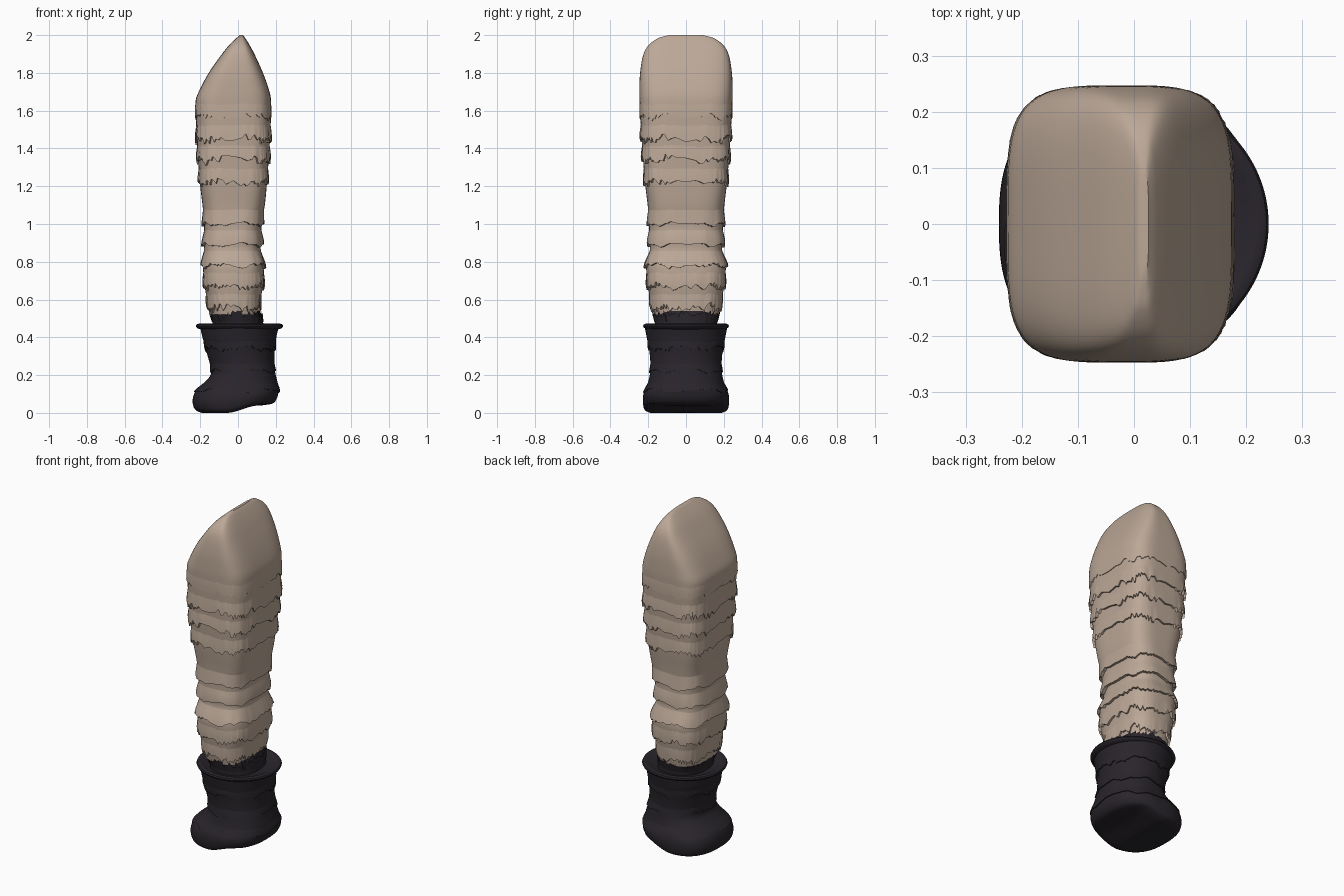
import bpy, bmesh, math, random

if "Cube" in bpy.data.objects:
    bpy.data.objects.remove(bpy.data.objects["Cube"])

random.seed(4)
SEG = 120


def material(name, rgb):
    m = bpy.data.materials.new(name)
    m.diffuse_color = (*rgb, 1)
    m.use_nodes = True
    m.node_tree.nodes["Principled BSDF"].inputs["Base Color"].default_value = m.diffuse_color
    return m


FUR = material("tan_fur", (0.50, 0.39, 0.31))
DARK = material("dark_leather", (0.022, 0.018, 0.024))


def sample(keys, z):
    """Smooth interpolation of (z, x_left, x_right, half_depth, squareness)."""
    i = max(j for j in range(len(keys) - 1) if keys[j][0] <= max(z, keys[0][0]))
    p1, p2 = keys[i], keys[i + 1]
    p0, p3 = keys[max(i - 1, 0)], keys[min(i + 2, len(keys) - 1)]
    h = p2[0] - p1[0]
    t = min(max((z - p1[0]) / h, 0), 1)
    out = []
    for k in range(1, 5):
        m1 = (p2[k] - p0[k]) / (p2[0] - p0[0]) * h
        m2 = (p3[k] - p1[k]) / (p3[0] - p1[0]) * h
        out.append((2*t**3 - 3*t*t + 1) * p1[k] + (t**3 - 2*t*t + t) * m1
                   + (3*t*t - 2*t**3) * p2[k] + (t**3 - t*t) * m2)
    return out


def point(sec, a, z, off=0.0):
    x0, x1, hy, n = sec
    c, s = math.cos(a), math.sin(a)
    x = (x0 + x1) / 2 + ((x1 - x0) / 2 + off) * math.copysign(abs(c) ** (2 / n), c)
    return (x, (hy + off) * math.copysign(abs(s) ** (2 / n), s), z)


def ring(sec, z):
    return [point(sec, 2 * math.pi * i / SEG, z) for i in range(SEG)]


def loft(name, rings, mat, caps=True, angle=40):
    bm = bmesh.new()
    rows = [[bm.verts.new(p) for p in r] for r in rings]
    for a, b in zip(rows, rows[1:]):
        for i in range(SEG):
            j = (i + 1) % SEG
            bm.faces.new((a[i], a[j], b[j], b[i]))
    if caps:
        bm.faces.new(rows[0][::-1])
        bm.faces.new(rows[-1])
    bmesh.ops.recalc_face_normals(bm, faces=bm.faces)
    me = bpy.data.meshes.new(name)
    bm.to_mesh(me)
    bm.free()
    me.materials.append(mat)
    ob = bpy.data.objects.new(name, me)
    bpy.context.collection.objects.link(ob)
    bpy.ops.object.select_all(action='DESELECT')
    ob.select_set(True)
    bpy.context.view_layer.objects.active = ob
    bpy.ops.object.shade_smooth_by_angle(angle=math.radians(angle))
    return ob


# Furry leg with a wedge-shaped top
LEG = [
    (0.52, -0.15, 0.11, 0.175, 2.7), (0.60, -0.165, 0.12, 0.19, 2.8),
    (0.70, -0.18, 0.135, 0.205, 3), (0.78, -0.185, 0.135, 0.21, 3),
    (0.87, -0.18, 0.12, 0.19, 3), (0.92, -0.18, 0.125, 0.195, 3),
    (1.0, -0.18, 0.125, 0.195, 3.2), (1.1, -0.188, 0.142, 0.203, 3.5),
    (1.2, -0.20, 0.152, 0.215, 3.8), (1.35, -0.212, 0.163, 0.228, 4),
    (1.5, -0.220, 0.172, 0.238, 4), (1.65, -0.225, 0.175, 0.246, 4),
    (1.70, -0.208, 0.167, 0.247, 4), (1.8, -0.155, 0.132, 0.243, 4),
    (1.9, -0.085, 0.087, 0.225, 4), (1.95, -0.045, 0.06, 0.195, 4),
    (1.985, -0.008, 0.038, 0.145, 3.5), (2.0, 0.01, 0.026, 0.09, 3),
]
zs = [0.52 + 1.46 * i / 80 for i in range(81)] + [1.985, 1.99, 1.995, 2.0]
loft("fur_leg", [ring(sample(LEG, z), z) for z in zs], FUR)


def fur_tier(name, keys, z, flare, jag, mat, length=0.09):
    """Overlapping skirt of fur with a ragged lower edge."""
    ph = random.uniform(0, 6)
    edge = []
    for i in range(SEG):
        a = 2 * math.pi * i / SEG
        wave = 0.008 * math.sin(5 * a + ph) + 0.005 * math.sin(11 * a - ph)
        edge.append(z + wave + random.uniform(-jag, jag))
    rows = []
    for f, off in ((1, -0.003), (0.6, flare * 0.3), (0.25, flare * 0.75), (0, flare), (-0.0, -0.004)):
        row = []
        for i in range(SEG):
            zz = edge[i] * (1 - f) + (z + length) * f
            row.append(point(sample(keys, zz), 2 * math.pi * i / SEG, zz, off))
        rows.append(row)
    return loft(name, rows, mat, caps=False, angle=50)


for k, (z, flare, jag) in enumerate([
        (1.57, 0.004, 0.012), (1.45, 0.010, 0.020), (1.34, 0.011, 0.018),
        (1.22, 0.011, 0.016), (1.00, 0.014, 0.004), (0.89, 0.016, 0.003),
        (0.78, 0.014, 0.007), (0.67, 0.011, 0.016), (0.555, 0.010, 0.020)]):
    fur_tier(f"fur_tier_{k + 1}", LEG, z, flare, jag, FUR)

# Dark ankle and its tufts reaching up under the fur
ANKLE = [(0.36, -0.13, 0.135, 0.165, 2.3), (0.47, -0.135, 0.135, 0.165, 2.3),
         (0.54, -0.145, 0.115, 0.170, 2.5)]
loft("ankle", [ring(sample(ANKLE, z), z) for z in (0.36, 0.42, 0.47, 0.5, 0.54)], DARK)
tufts = []
for r in range(2):
    row = []
    for i in range(SEG):
        z = 0.48 if r == 0 else 0.525 + random.uniform(-0.02, 0.02)
        row.append(point(sample(ANKLE, z), 2 * math.pi * i / SEG, z, 0.002 + 0.008 * r))
    tufts.append(row)
loft("ankle_tufts", tufts, DARK, caps=False)

# Boot: toe points to -x, the sole lifts under the other end
BOOT = [
    (0.0, -0.19, 0.13, 0.19, 2.6), (0.012, -0.222, 0.18, 0.217, 2.6),
    (0.05, -0.24, 0.205, 0.228, 2.6), (0.09, -0.236, 0.213, 0.227, 2.6),
    (0.12, -0.222, 0.216, 0.218, 2.5), (0.16, -0.18, 0.21, 0.202, 2.4),
    (0.20, -0.145, 0.20, 0.192, 2.3), (0.24, -0.145, 0.194, 0.188, 2.2),
    (0.32, -0.166, 0.194, 0.193, 2.1), (0.40, -0.188, 0.203, 0.208, 2.1),
    (0.45, -0.20, 0.214, 0.218, 2.0),
]


def lifted(r):
    out = []
    for x, y, z in r:
        k = min(max((x + 0.06) / 0.17, 0), 1)
        k = k * k * (3 - 2 * k)
        out.append((x, y, z + 0.04 * k * max(0, 1 - z / 0.13)))
    return out


bz = [0, 0.004, 0.008, 0.012, 0.02, 0.03] + [0.045 + 0.405 * i / 30 for i in range(31)]
sole = [[(-0.03 + (x + 0.03) * s, y * s, z) for x, y, z in ring(sample(BOOT, 0), 0)]
        for s in (0.02, 0.3, 0.6, 0.85)]
loft("boot", [lifted(r) for r in sole + [ring(sample(BOOT, z), z) for z in bz]], DARK)

# Overlapping seams of the boot
for k, (z, jag) in enumerate([(0.118, 0.002), (0.222, 0.002), (0.34, 0.010)]):
    fur_tier(f"boot_seam_{k + 1}", BOOT, z, 0.006, jag, DARK, 0.05)

# Rolled cuff rim round the boot opening
rim = [(0.440, -0.012), (0.445, 0.010), (0.452, 0.022), (0.460, 0.026), (0.468, 0.022),
       (0.472, 0.012), (0.470, 0.0), (0.462, -0.015), (0.452, -0.06), (0.448, -0.10)]
loft("cuff_rim", [[point((-0.198, 0.214, 0.202, 2.0), 2 * math.pi * i / SEG, z, o)
                   for i in range(SEG)] for z, o in rim], DARK, caps=False)
